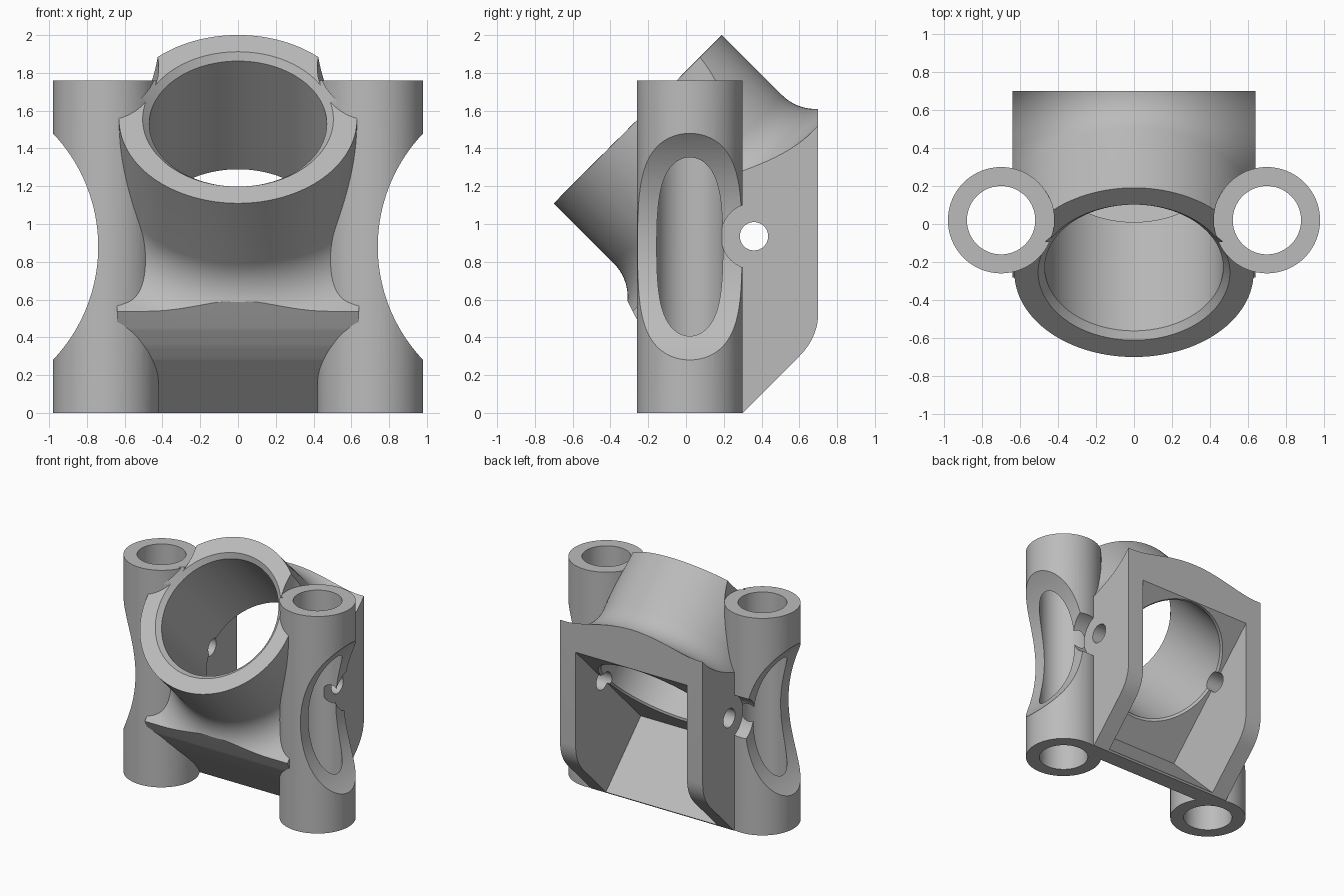
import bpy, bmesh
from math import sqrt, sin, cos, pi, radians
from mathutils import Matrix, Vector

if "Cube" in bpy.data.objects:
    bpy.data.objects.remove(bpy.data.objects["Cube"])

R2 = sqrt(2)
MOUTH = Vector((0, -0.255, 1.555))      # centre of the tilted tube's rim
POST_X, POST_Y, POST_H = 0.70, 0.02, 1.76


def finish(name, bm):
    bmesh.ops.remove_doubles(bm, verts=bm.verts, dist=1e-5)
    bmesh.ops.recalc_face_normals(bm, faces=bm.faces)
    mesh = bpy.data.meshes.new(name)
    bm.to_mesh(mesh)
    bm.free()
    ob = bpy.data.objects.new(name, mesh)
    bpy.context.collection.objects.link(ob)
    return ob


def tilted(t, s):
    """(y, z) at depth t along the tube axis and height s above it."""
    return MOUTH.y + (t + s) / R2, MOUTH.z + (s - t) / R2


def lathe(name, profile, steps=128):
    """Revolve (radius, depth) points around the tilted tube axis."""
    bm = bmesh.new()
    vs = [bm.verts.new((r, 0, t)) for r, t in profile]
    edges = [bm.edges.new(pair) for pair in zip(vs, vs[1:])]
    bmesh.ops.spin(bm, geom=vs + edges, cent=(0, 0, 0), axis=(0, 0, 1),
                   angle=2 * pi, steps=steps, use_merge=True)
    bm.transform(Matrix.Translation(MOUTH) @ Matrix.Rotation(radians(-135), 4, 'X'))
    return finish(name, bm)


def prism(name, outline, half_width):
    """Extrude a (y, z) outline along x."""
    bm = bmesh.new()
    face = bm.faces.new([bm.verts.new((-half_width, y, z)) for y, z in outline])
    new = bmesh.ops.extrude_face_region(bm, geom=[face])["geom"]
    bmesh.ops.translate(bm, vec=(2 * half_width, 0, 0),
                        verts=[v for v in new if isinstance(v, bmesh.types.BMVert)])
    return finish(name, bm)


def cylinder(name, radius, centre, length, axis='Z', segments=64):
    bm = bmesh.new()
    bmesh.ops.create_cone(bm, cap_ends=True, segments=segments, radius1=radius,
                          radius2=radius, depth=length)
    turn = {'X': Matrix.Rotation(pi / 2, 4, 'Y'), 'Y': Matrix.Rotation(pi / 2, 4, 'X'),
            'Z': Matrix.Identity(4)}[axis]
    bm.transform(Matrix.Translation(centre) @ turn)
    return finish(name, bm)


def combine(ob, other, operation='DIFFERENCE'):
    """Apply a boolean and remove the helper object."""
    mod = ob.modifiers.new("combine", 'BOOLEAN')
    mod.operation, mod.object, mod.solver = operation, other, 'EXACT'
    graph = bpy.context.evaluated_depsgraph_get()
    mesh = bpy.data.meshes.new_from_object(ob.evaluated_get(graph))
    ob.modifiers.clear()
    ob.data = mesh
    bpy.data.objects.remove(other)


# Tilted tube flaring into a flange
flare = [(0.88 - 0.25 * cos(a), 0.45 + 0.25 * sin(a))
         for a in [i * pi / 32 for i in range(17)]]
bracket = lathe("angled_bracket", [(0, 0), (0.63, 0)] + flare
                + [(2.2, 0.70), (2.2, 2.6), (0, 2.6)])

# Side outline trims the flange into a housing
corner = []
for i in range(9):
    u = i / 8
    corner.append((0.6 * (1 - u) ** 2 + 1.4 * u * (1 - u) + 0.7 * u * u,
                   0.3 * (1 - u) ** 2 + 0.8 * u * (1 - u) + 0.53 * u * u))
under = [tilted(t, s) for t, s in ((-0.1, -0.9), (0.64, -0.9), (0.645, -0.72), (0.72, -0.745),
                                   (0.8, -0.77), (0.9, -0.79), (1.0, -0.8))]
outline = [(0.169, 0), (0.3, 0)] + corner + [(0.7, 2.2), (-0.9, 2.2)] + under
combine(bracket, prism("housing_outline", outline, 0.64), 'INTERSECT')

for side in (-1, 1):
    x = side * POST_X
    # Clearance above each post
    combine(bracket, cylinder("clearance", 0.28, (x, POST_Y, POST_H + 0.4), 0.8))
    # Post with scalloped outer side and a recess around the cross hole
    post = cylinder("post", 0.28, (x, POST_Y, POST_H / 2), POST_H)
    combine(post, cylinder("scallop", 0.87, (side * 1.61, 0, 0.88), 2, 'Y', 160))
    combine(post, cylinder("recess", 0.175, (side * 1.1, 0.36, 0.935), 1.0, 'X'))
    combine(bracket, post, 'UNION')

# Rear cavity, open at the back
cavity = [tilted(t, s) for t, s in ((0.86, -0.69), (2.6, -0.69), (2.6, 1.5), (0.86, 1.5))]
combine(bracket, prism("cavity", cavity, 0.5))

# Chamfered main bore
combine(bracket, lathe("bore", [(0, -0.03), (0.535, -0.03), (0.47, 0.035), (0.47, 0.845),
                                (0.495, 0.87), (0, 0.87)]))

# Post bores and cross hole
for side in (-1, 1):
    combine(bracket, cylinder("post_bore", 0.18, (side * POST_X, POST_Y, 1), 3))
combine(bracket, cylinder("cross_hole", 0.075, (0, 0.36, 0.935), 3, 'X', 48))

# Single grey material
grey = bpy.data.materials.new("plain_grey")
grey.use_nodes = True
grey.diffuse_color = (0.5, 0.5, 0.5, 1)
grey.node_tree.nodes["Principled BSDF"].inputs["Base Color"].default_value = (0.5, 0.5, 0.5, 1)
bracket.data.materials.clear()
bracket.data.materials.append(grey)
for p in bracket.data.polygons:
    p.material_index = 0

bpy.ops.object.select_all(action='DESELECT')
bracket.select_set(True)
bpy.context.view_layer.objects.active = bracket
bpy.ops.object.shade_smooth_by_angle(angle=radians(25))
